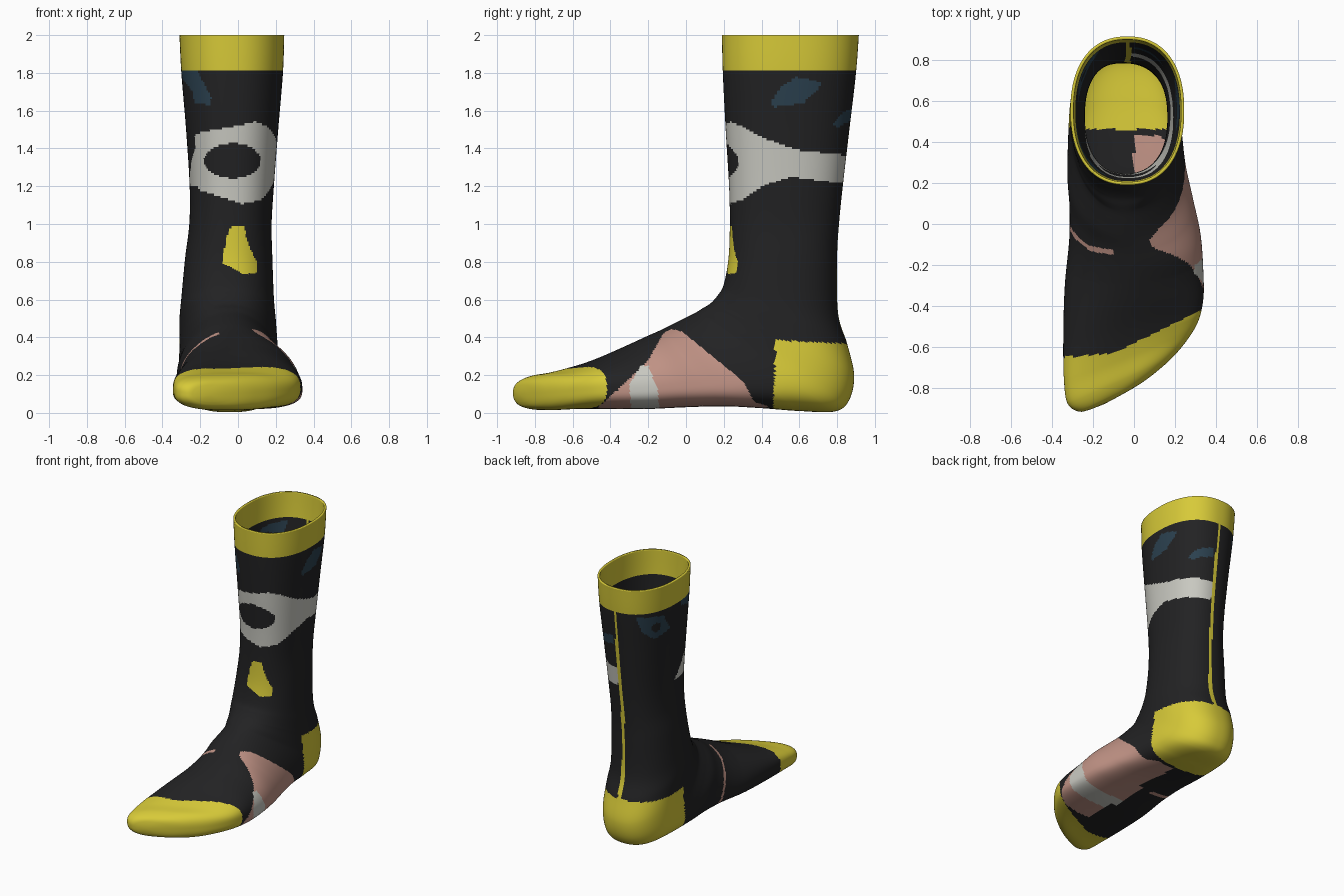
import bpy, bmesh, math

if "Cube" in bpy.data.objects:
    bpy.data.objects.remove(bpy.data.objects["Cube"])

# ---------- materials ----------
COLOURS = [("charcoal", (0.016, 0.016, 0.017)), ("yellow", (0.68, 0.59, 0.04)),
           ("light_grey", (0.58, 0.58, 0.53)), ("dusty_pink", (0.53, 0.29, 0.235)),
           ("navy", (0.024, 0.052, 0.078))]
BLACK, YELLOW, GREY, PINK, NAVY = range(5)

# ---------- cross sections ----------
# leg: height, front y, back y, left x, right x
LEG = [(2.0, .19, .915, -.31, .245), (1.8, .195, .90, -.30, .238),
       (1.5, .21, .865, -.275, .213), (1.2, .228, .83, -.256, .19),
       (1.0, .232, .81, -.258, .178), (.82, .225, .80, -.28, .182)]
# foot: top y,z, bottom y,z, left x, right x, skew, widest point, squareness
FOOT = [(.20, .68, .805, .53, -.30, .19, 0, .5, 2.3),
        (.17, .625, .855, .36, -.31, .20, 0, .52, 2.3),
        (.13, .58, .89, .20, -.31, .208, 0, .55, 2.3),
        (.09, .555, .865, .07, -.312, .215, 0, .57, 2.35),
        (.05, .53, .79, .008, -.317, .225, 0, .6, 2.4),
        (0, .505, .6, .01, -.322, .237, 0, .64, 2.6),
        (-.06, .475, .4, .025, -.325, .255, 0, .66, 2.8),
        (-.13, .44, .2, .035, -.315, .29, 0, .68, 3),
        (-.22, .40, 0, .03, -.316, .325, .03, .68, 3),
        (-.36, .335, -.22, .02, -.338, .338, .12, .65, 3),
        (-.51, .265, -.43, .02, -.345, .337, .27, .58, 3),
        (-.64, .22, -.60, .02, -.342, .30, .40, .5, 3),
        (-.735, .20, -.72, .015, -.325, .20, .45, .5, 2.8),
        (-.79, .17, -.78, .03, -.27, .07, .48, .5, 2.6),
        (-.808, .13, -.804, .06, -.22, -.07, .46, .5, 2.3)]
ROWS = [(f, z, b, z, l, r, 0, .5, 2.3) for z, f, b, l, r in LEG] + FOOT


def spline_rows(rows, step):
    """Smooth in-between sections, spaced by travelled distance."""
    out = []
    for i in range(len(rows) - 1):
        p0, p1, p2 = rows[max(i - 1, 0)], rows[i], rows[i + 1]
        p3 = rows[min(i + 2, len(rows) - 1)]
        d = max(math.hypot(p2[0] - p1[0], p2[1] - p1[1]),
                math.hypot(p2[2] - p1[2], p2[3] - p1[3]))
        n = max(4, round(d / step))
        for k in range(n):
            t = k / n
            out.append([b + .5 * t * (c - a + t * (2*a - 5*b + 4*c - d2 + t * (3*(b - c) + d2 - a)))
                        for a, b, c, d2 in zip(p0, p1, p2, p3)])
    out.append(list(rows[-1]))
    return out


def ring(row, count):
    fy, fz, by, bz, xl, xr, skew, w, n = row
    pts = []
    for k in range(count):
        a = 2 * math.pi * (k + .5) / count
        s, c = math.sin(a), math.cos(a)
        e = 2 / (n if c < 0 or w <= .55 else max(2.05, n - (w - .55) * 8))
        x = (xl + xr) / 2 + (xr - xl) / 2 * math.copysign(abs(s) ** e, s)
        u = w - w * c ** e if c > 0 else w + (1 - w) * (-c) ** e
        pts.append((x, fy + (by - fy) * u + skew * x, fz + (bz - fz) * u))
    return pts


# ---------- knitted pattern ----------
def inside(p, q, poly):
    hit = False
    for (a, b), (c, d) in zip(poly, poly[1:] + poly[:1]):
        if (b > q) != (d > q) and p < (c - a) * (q - b) / (d - b) + a:
            hit = not hit
    return hit


def interp(t, pts):
    for (a, b), (c, d) in zip(pts, pts[1:]):
        if t <= c:
            return b + (d - b) * max(0, (t - a) / (c - a))
    return pts[-1][1]


FRONT_TOP = [(-.27, 1.45), (-.2, 1.485), (0, 1.52), (.08, 1.54)]
FRONT_LOW = [(-.255, 1.2), (-.2, 1.18), (.04, 1.10), (.08, 1.12)]
SIDE_TOP = [(.24, 1.54), (.3, 1.515), (.42, 1.45), (.6, 1.39), (.84, 1.365)]
SIDE_LOW = [(.24, 1.11), (.3, 1.13), (.4, 1.20), (.55, 1.25), (.83, 1.215)]
LEFT_TOP = [(.28, 1.45), (.5, 1.21)]
FRONT_SPOT = [(-.05, .97), (-.02, .99), (.03, .985), (.06, .88), (.1, .8), (.1, .74),
              (.03, .735), (-.08, .79), (-.07, .88)]
NAVY_RIGHT = [(.45, 1.64), (.5, 1.72), (.58, 1.78), (.72, 1.75), (.7, 1.71), (.62, 1.64), (.47, 1.62)]
NAVY_BACK = [(.78, 1.53), (.82, 1.58), (.9, 1.63), (.88, 1.55), (.8, 1.51)]
NAVY_FRONT = [(-.32, 1.82), (-.22, 1.82), (-.14, 1.67), (-.15, 1.63), (-.23, 1.64), (-.24, 1.7), (-.32, 1.8)]
NAVY_LEFT = [(.86, 1.79), (.68, 1.77), (.6, 1.64), (.74, 1.6), (.82, 1.67)]
PINK_SIDE = [(-.08, .445), (-.02, .43), (.3, .17), (.36, .06), (.43, .035), (.43, -.1), (-.6, -.1),
             (-.42, .07), (-.3, .18), (-.2, .28), (-.12, .42)]
GREY_STRIPE = [(-.24, .25), (-.2, .25), (-.15, .12), (-.13, -.1), (-.28, -.1), (-.3, .15)]
PINK_LINE = [(.03, .06), (.06, .04), (.2, -.02), (.3, -.075), (.36, -.12), (.44, -.142)]


def leg_colour(x, y, z):
    if z > 1.82:
        return YELLOW                                        # cuff
    if y > .7 and abs(x + .03) < .014:
        return YELLOW                                        # back seam
    if ((x / .15 + .2) ** 2 + ((z - 1.335) / .092) ** 2 < 1) and y < .4:
        return BLACK                                         # eye of the band
    if x > 0 and y > .24:
        if interp(y, SIDE_LOW) < z < interp(y, SIDE_TOP):
            return GREY
    elif y < .5:
        low, top = interp(x, FRONT_LOW), interp(x, FRONT_TOP)
        if x < -.1 and y > .33:
            low, top = 1.2, interp(y, LEFT_TOP)
        if low < z < top:
            return GREY
    if y > .7 and x > -.03 and 1.235 < z < 1.365:
        return GREY
    if y < .4 and inside(x, z, FRONT_SPOT):
        return YELLOW
    if x > 0 and (inside(y, z, NAVY_RIGHT) or inside(y, z, NAVY_BACK)):
        return NAVY
    if x < 0 and y < .48 and inside(x, z, NAVY_FRONT):
        return NAVY
    if x < -.08 and inside(y, z, NAVY_LEFT) and math.hypot((y - .73) / .035, (z - 1.69) / .035) > 1:
        return NAVY
    return BLACK


def foot_colour(x, y, z):
    if y < (-.65 + .08 * (x + .34) if x < -.1 else -.63 + .49 * (x + .1)):
        return YELLOW                                        # toe cap
    if y > .46 + .04 * z and z < .385 - .05 * (y - .47):
        return YELLOW                                        # heel
    if x > 0 and inside(y, z, GREY_STRIPE):
        return GREY
    if x > 0 and inside(y, z, PINK_SIDE):
        return PINK
    if x < -.1 and y < .12 and abs(y - interp(z, PINK_LINE)) < .014:
        return PINK
    return leg_colour(x, y, z) if y > .3 else BLACK


# ---------- sock ----------
COUNT = 160
bm = bmesh.new()
rings = [[bm.verts.new(p) for p in ring(r, COUNT)] for r in spline_rows(ROWS, .011)]
for a, b in zip(rings, rings[1:]):
    for k in range(COUNT):
        j = (k + 1) % COUNT
        bm.faces.new((a[k], a[j], b[j], b[k]))
# close the toe
last = rings[-1]
tip = bm.verts.new([sum(v.co[i] for v in last) / COUNT - (.006 if i == 1 else 0) for i in range(3)])
for k in range(COUNT):
    bm.faces.new((last[k], last[(k + 1) % COUNT], tip))
bmesh.ops.recalc_face_normals(bm, faces=bm.faces[:])
for f in bm.faces:
    c = f.calc_center_median()
    f.material_index = leg_colour(*c) if c.z > .6 else foot_colour(*c)
    f.smooth = True

mesh = bpy.data.meshes.new("sock")
bm.to_mesh(mesh)
bm.free()
for name, rgb in COLOURS:
    m = bpy.data.materials.new(name)
    m.diffuse_color = (*rgb, 1)
    m.use_nodes = True
    m.node_tree.nodes["Principled BSDF"].inputs["Base Color"].default_value = m.diffuse_color
    mesh.materials.append(m)
sock = bpy.data.objects.new("sock", mesh)
bpy.context.collection.objects.link(sock)

# fabric thickness, inwards
shell = sock.modifiers.new("fabric", 'SOLIDIFY')
shell.thickness = .015
shell.offset = -1
